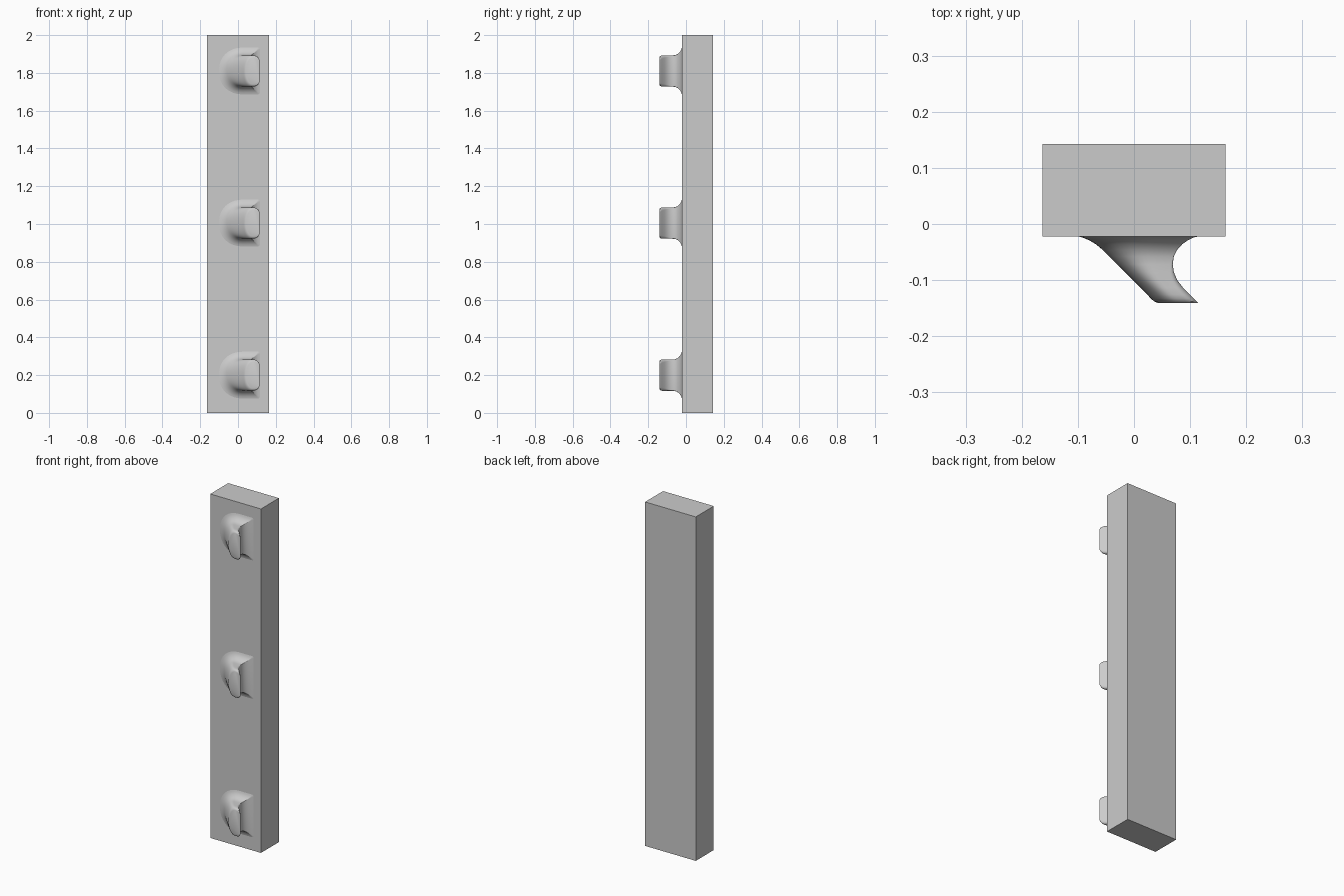
import bpy, bmesh, math

old = bpy.data.objects.get("Cube")
if old:
    bpy.data.objects.remove(old, do_unlink=True)

grey = bpy.data.materials.new("plain_grey")
grey.use_nodes = True
grey.diffuse_color = (0.6, 0.6, 0.6, 1)
grey.node_tree.nodes["Principled BSDF"].inputs["Base Color"].default_value = (0.6, 0.6, 0.6, 1)


def finish(bm, name):
    bmesh.ops.recalc_face_normals(bm, faces=bm.faces)
    mesh = bpy.data.meshes.new(name)
    bm.to_mesh(mesh)
    bm.free()
    mesh.materials.append(grey)
    obj = bpy.data.objects.new(name, mesh)
    bpy.context.collection.objects.link(obj)
    return obj


# Backing board
bm = bmesh.new()
bmesh.ops.create_cube(bm, size=1)
for v in bm.verts:
    v.co = (v.co.x * 0.326, v.co.y * 0.165 + 0.0605, v.co.z * 2 + 1)
finish(bm, "backing_board")

# Hook sections from board to tip: depth, round side x, flat side x, half height, corner radius
LEVELS = [
    (-0.021, -0.105, 0.120, 0.128, 0.012),
    (-0.024, -0.092, 0.106, 0.116, 0.006),
    (-0.029, -0.080, 0.096, 0.106, 0.003),
    (-0.036, -0.068, 0.086, 0.097, 0.002),
    (-0.046, -0.056, 0.077, 0.089, 0.002),
    (-0.058, -0.044, 0.071, 0.084, 0.002),
    (-0.072, -0.030, 0.069, 0.083, 0.003),
    (-0.086, -0.016, 0.071, 0.083, 0.006),
    (-0.100, -0.002, 0.077, 0.083, 0.010),
    (-0.113, 0.011, 0.087, 0.083, 0.014),
    (-0.126, 0.024, 0.100, 0.083, 0.018),
    (-0.133, 0.030, 0.107, 0.081, 0.019),
    (-0.138, 0.036, 0.112, 0.078, 0.020),
    (-0.141, 0.043, 0.115, 0.072, 0.020),
]


def section(x_round, x_flat, half, corner):
    """D outline: a rounded side and a flat side with small corners."""
    mid = x_round + 0.6 * (x_flat - x_round)
    pts = []
    for i in range(29):
        a = math.pi * (0.5 + i / 28)
        c, s = math.cos(a), math.sin(a)
        pts.append((mid - (mid - x_round) * abs(c) ** 0.9,
                    half * math.copysign(abs(s) ** 0.9, s)))
    lower = [(x_flat - corner + corner * math.sin(k * math.pi / 10),
              -half + corner - corner * math.cos(k * math.pi / 10)) for k in range(6)]
    return pts + lower + [(x, -z) for x, z in reversed(lower)]


def hook(name, height):
    bm = bmesh.new()
    rings = [[bm.verts.new((x, y, height + z)) for x, z in section(*rest)]
             for y, *rest in LEVELS]
    count = len(rings[0])
    for a, b in zip(rings, rings[1:]):
        for i in range(count):
            j = (i + 1) % count
            bm.faces.new((a[i], a[j], b[j], b[i]))
    bm.faces.new(rings[0])
    bm.faces.new(rings[-1])
    obj = finish(bm, name)
    bpy.ops.object.select_all(action="DESELECT")
    obj.select_set(True)
    bpy.context.view_layer.objects.active = obj
    bpy.ops.object.shade_smooth_by_angle(angle=math.radians(40))


for label, z in (("lower", 0.2), ("middle", 1.005), ("upper", 1.81)):
    hook(label + "_hook", z)
